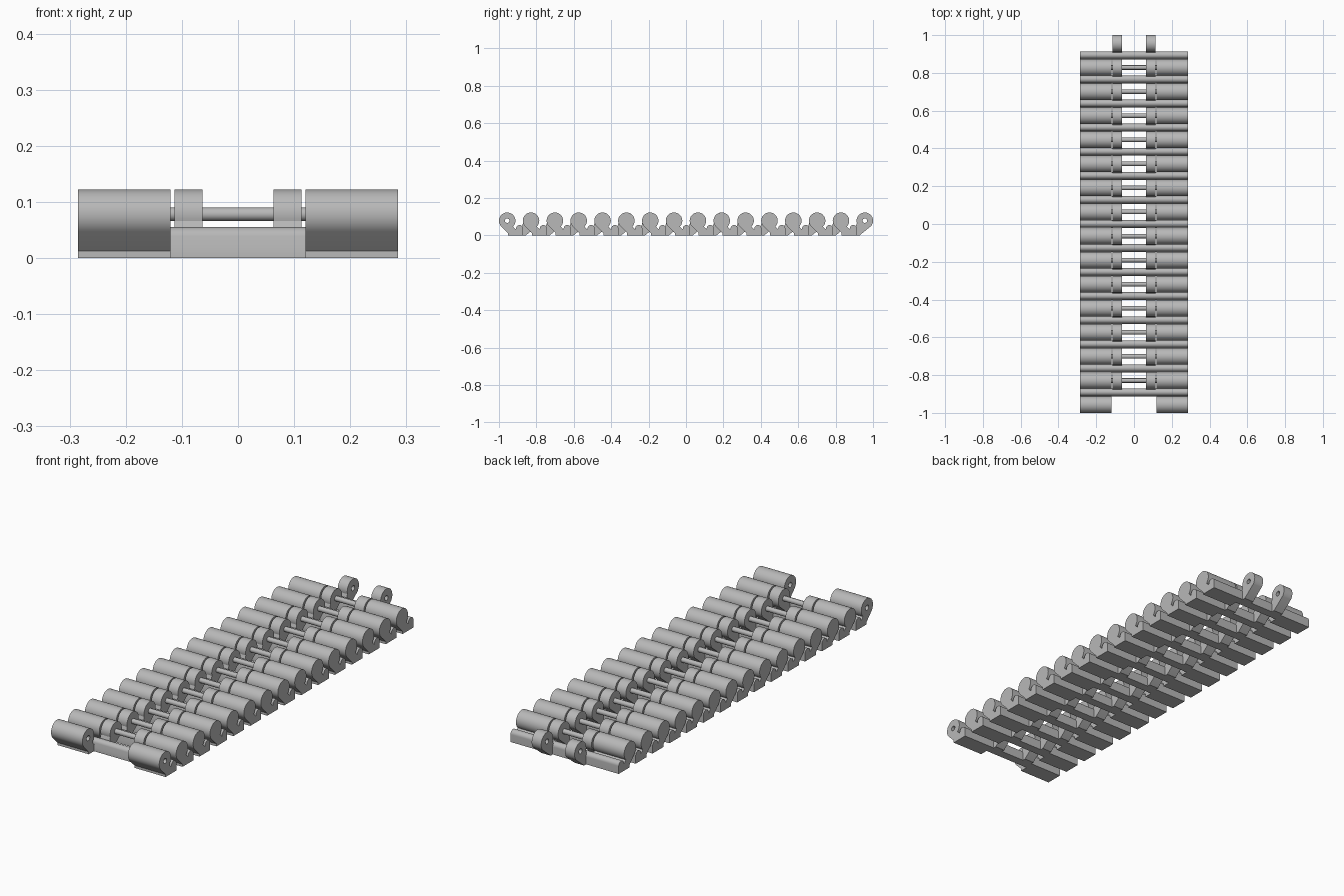
import bpy, bmesh, math
from mathutils import Matrix

if "Cube" in bpy.data.objects:
    bpy.data.objects.remove(bpy.data.objects["Cube"])

LINKS = 15
R, PIN_R, PIN_Z = 0.044, 0.012, 0.078      # hinge radius, pin radius, pin height
START = -1 + R                             # first hinge axis
PITCH = -2 * START / LINKS
HALF_W, GAP_X = 0.285, 0.12                # half width, inner end of the barrels

steel = bpy.data.materials.new("grey steel")
steel.use_nodes = True
steel.diffuse_color = (0.48, 0.48, 0.48, 1)
steel.node_tree.nodes["Principled BSDF"].inputs["Base Color"].default_value = steel.diffuse_color


def arc(cy, cz, r, a0, a1, n=36):
    angles = [math.radians(a0 + (a1 - a0) * i / n) for i in range(n + 1)]
    return [(cy + r * math.cos(a), cz + r * math.sin(a)) for a in angles]


def part(name, loops, x0, x1, count, y, mirror=False):
    """Extrude side-profile loops from x0 to x1 and repeat along the belt."""
    curve = bpy.data.curves.new(name, "CURVE")
    curve.dimensions, curve.fill_mode = "2D", "BOTH"
    curve.extrude = (x1 - x0) / 2
    for loop in loops:
        spline = curve.splines.new("POLY")
        spline.points.add(len(loop) - 1)
        for point, (py, pz) in zip(spline.points, loop):
            point.co = (py, pz, 0, 1)
        spline.use_cyclic_u = True
    temp = bpy.data.objects.new(name + " profile", curve)
    bpy.context.collection.objects.link(temp)
    depsgraph = bpy.context.evaluated_depsgraph_get()
    mesh = bpy.data.meshes.new_from_object(temp.evaluated_get(depsgraph))
    bpy.data.objects.remove(temp)
    bpy.data.curves.remove(curve)

    # profile plane becomes the y-z plane
    axes = Matrix(((0, 0, 1, 0), (1, 0, 0, 0), (0, 1, 0, 0), (0, 0, 0, 1)))
    mesh.transform(Matrix.Translation(((x0 + x1) / 2, 0, 0)) @ axes)
    bm = bmesh.new()
    bm.from_mesh(mesh)
    bmesh.ops.remove_doubles(bm, verts=bm.verts, dist=1e-5)
    bmesh.ops.recalc_face_normals(bm, faces=bm.faces)
    bm.to_mesh(mesh)
    bm.free()
    mesh.materials.clear()
    mesh.materials.append(steel)

    ob = bpy.data.objects.new(name, mesh)
    ob.location.y = y
    bpy.context.collection.objects.link(ob)
    bpy.ops.object.select_all(action="DESELECT")
    ob.select_set(True)
    bpy.context.view_layer.objects.active = ob
    bpy.ops.object.shade_smooth_by_angle(angle=math.radians(30))
    if mirror:
        ob.modifiers.new("left and right", "MIRROR").use_mirror_merge = False
    array = ob.modifiers.new("links", "ARRAY")
    array.count = count
    array.use_relative_offset = False
    array.use_constant_offset = True
    array.constant_offset_displace = (0, PITCH, 0)
    return ob


# rounded lip along the rear of every link
lip = arc(0.066, 0.036, 0.019, 0, 180, 18)

# barrels with their sloped neck and flat foot
barrel = arc(0, PIN_Z, R, -45, 225) + [(0.004, 0.012), (0.004, 0), (0.085, 0)] + lip + [(0.045, 0.032)]
part("barrel", [barrel, arc(0, PIN_Z, PIN_R, 0, 345, 23)], GAP_X, HALF_W, LINKS, START, True)

# crossbar joining the two barrels
crossbar = [(0.043, 0), (0.085, 0)] + lip + [(0.043, 0.02)]
part("crossbar", [crossbar], -GAP_X, GAP_X, LINKS, START)

# fingers reaching to the next hinge
finger = arc(PITCH, PIN_Z, R, -40, 196) + [(0.08, 0.05), (0.066, 0.045), (0.066, 0), (0.1, 0)]
part("finger", [finger, arc(PITCH, PIN_Z, PIN_R, 0, 345, 23)], 0.063, 0.113, LINKS, START, True)

# pins through the inner hinges
part("hinge_pin", [arc(0, PIN_Z, PIN_R, 0, 345, 23)], -HALF_W, HALF_W, LINKS - 1, START + PITCH)
